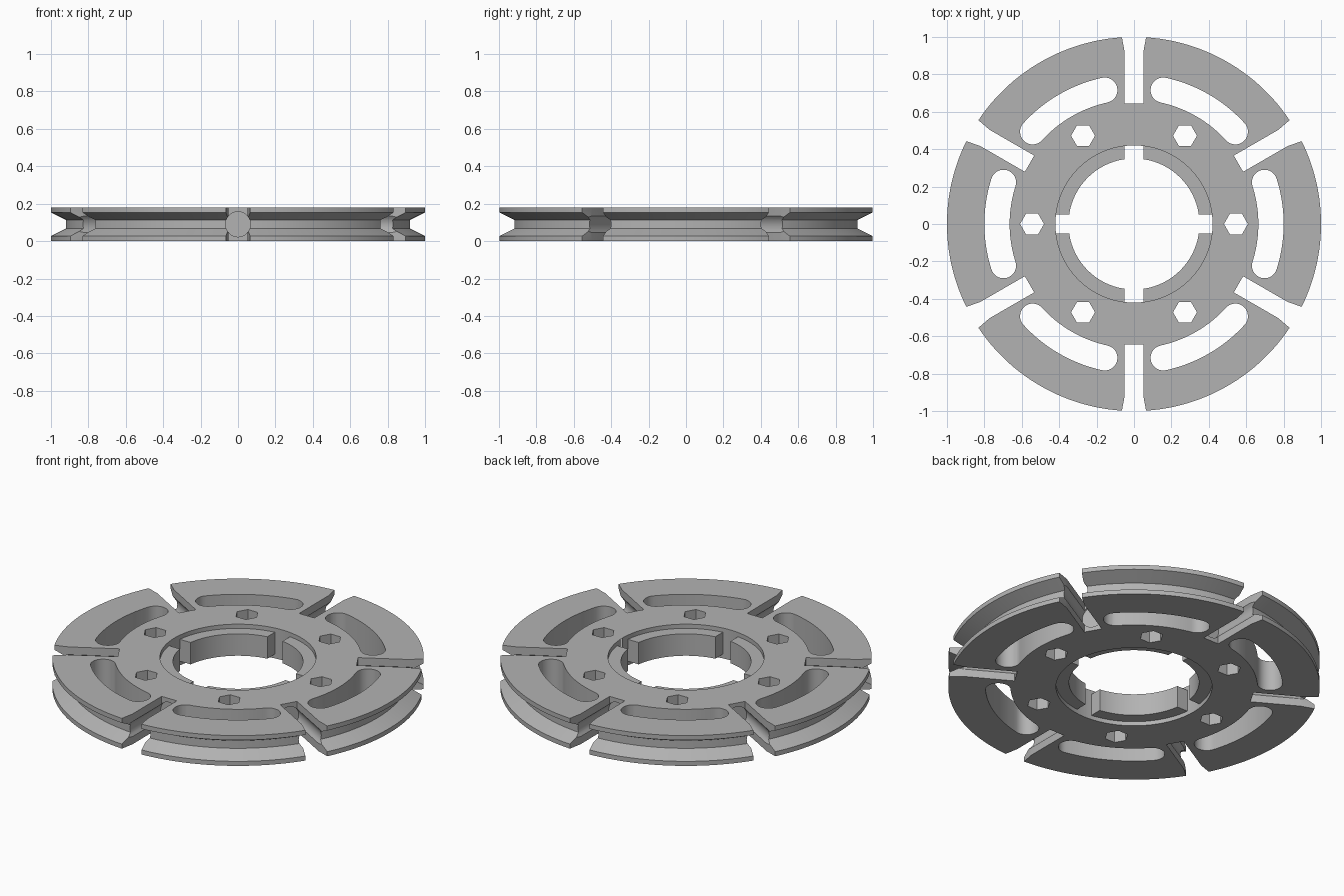
import bpy, bmesh
from math import cos, sin, pi, radians
from mathutils import Matrix, Vector

cube = bpy.data.objects.get("Cube")
if cube:
    bpy.data.objects.remove(cube, do_unlink=True)

HEIGHT = 0.18
MID = HEIGHT / 2

grey = bpy.data.materials.new("plain grey")
grey.use_nodes = True
grey.diffuse_color = (0.45, 0.45, 0.45, 1)
grey.node_tree.nodes["Principled BSDF"].inputs["Base Color"].default_value = grey.diffuse_color


def make_object(name, bm):
    bmesh.ops.recalc_face_normals(bm, faces=bm.faces)
    mesh = bpy.data.meshes.new(name)
    bm.to_mesh(mesh)
    bm.free()
    mesh.materials.append(grey)
    obj = bpy.data.objects.new(name, mesh)
    bpy.context.collection.objects.link(obj)
    return obj


def add_prism(bm, outline, low, high, turn):
    """Extrude a flat outline between two heights, turned about z."""
    rot = Matrix.Rotation(turn, 3, 'Z')
    face = bm.faces.new([bm.verts.new(rot @ Vector((x, y, low))) for x, y in outline])
    top = bmesh.ops.extrude_face_region(bm, geom=[face])["geom"]
    verts = [v for v in top if isinstance(v, bmesh.types.BMVert)]
    bmesh.ops.translate(bm, verts=verts, vec=(0, 0, high - low))


def ring_of_prisms(name, outline, count, start=0.0):
    bm = bmesh.new()
    for i in range(count):
        add_prism(bm, outline, -0.1, HEIGHT + 0.1, start + i * 2 * pi / count)
    return make_object(name, bm)


def arc(radius, a, b, steps, centre=(0, 0)):
    return [(centre[0] + radius * cos(a + (b - a) * i / steps),
             centre[1] + radius * sin(a + (b - a) * i / steps)) for i in range(steps + 1)]


# Grooved disc with a stepped bore, as a turned profile of (radius, height)
half = [(0.42, 0), (1, 0), (1, 0.027), (0.92, 0.067)]
lip = [(0.35, 0.155), (0.35, 0.025), (0.42, 0.025)]
profile = half + [(r, HEIGHT - z) for r, z in reversed(half)] + [(0.42, 0.155)] + lip
bm = bmesh.new()
verts = [bm.verts.new((r, 0, z)) for r, z in profile]
edges = [bm.edges.new((verts[i - 1], verts[i])) for i in range(len(verts))]
bmesh.ops.spin(bm, geom=verts + edges, cent=(0, 0, 0), axis=(0, 0, 1),
               angle=2 * pi, steps=180, use_merge=True)
bmesh.ops.remove_doubles(bm, verts=bm.verts, dist=1e-5)
disc = make_object("grooved_disc", bm)

# Flared radial slots
edge = [(0.645, 0.05), (0.92, 0.05), (1.08, 0.08)]
slots = ring_of_prisms("slot_cutter", [(x, -y) for x, y in edge] + edge[::-1], 6, pi / 6)

# Curved windows with round ends
r, w, a = 0.7325, 0.0675, radians(17.7)
outline = (arc(r + w, -a, a, 24)
           + arc(w, a, a + pi, 16, (r * cos(a), r * sin(a)))[1:]
           + arc(r - w, a, -a, 24)[1:]
           + arc(w, pi - a, 2 * pi - a, 16, (r * cos(a), -r * sin(a)))[1:-1])
windows = ring_of_prisms("window_cutter", outline, 6)

# Hexagonal bolt holes
bolts = ring_of_prisms("bolt_hole_cutter", arc(0.064, 0, 2 * pi, 6, (0.545, 0))[:-1], 6)

# Round radial bores along the slots
bm = bmesh.new()
for i in range(6):
    place = (Matrix.Rotation(pi / 6 + i * pi / 3, 4, 'Z')
             @ Matrix.Translation((0.865, 0, MID)) @ Matrix.Rotation(pi / 2, 4, 'Y'))
    bmesh.ops.create_cone(bm, cap_ends=True, segments=48, radius1=0.067, radius2=0.067,
                          depth=0.47, matrix=place)
drills = make_object("radial_bore_cutter", bm)

# Four notches through the inner lip, ending on the bore wall
tip = 0.05 / 0.42
notch = [(0.3, -0.05), (0.3, 0.05)] + arc(0.4201, tip, -tip, 6)
notches = ring_of_prisms("lip_notch_cutter", notch, 4)

bpy.context.view_layer.objects.active = disc
disc.select_set(True)
for cutter in (slots, windows, bolts, drills, notches):
    cutter.hide_render = True
    mod = disc.modifiers.new(cutter.name, 'BOOLEAN')
    mod.operation = 'DIFFERENCE'
    mod.solver = 'EXACT'
    mod.object = cutter
    bpy.ops.object.modifier_apply(modifier=mod.name)
    bpy.data.objects.remove(cutter, do_unlink=True)

bpy.ops.object.shade_smooth_by_angle(angle=radians(20))
